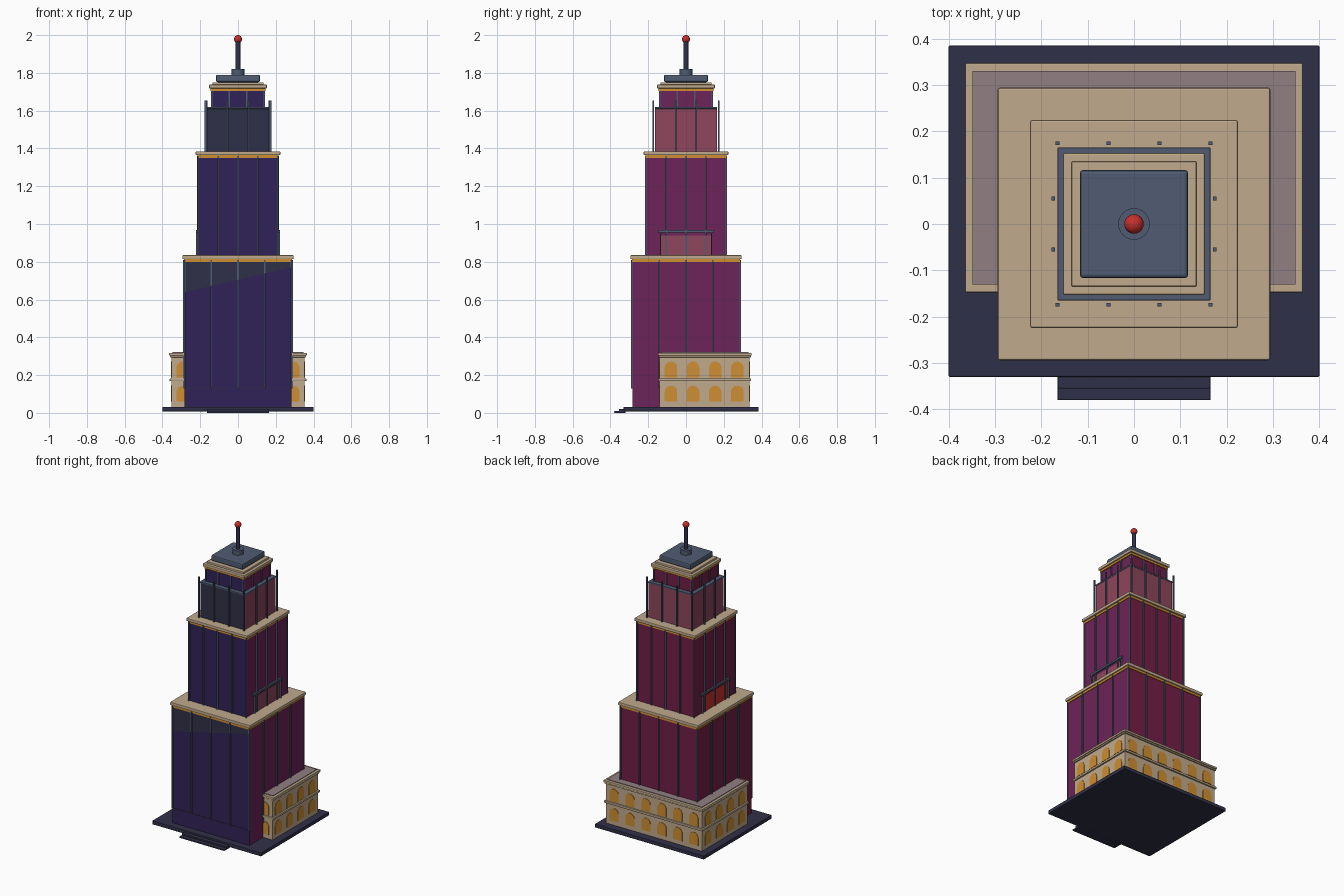
import bpy, bmesh, math
from mathutils import Matrix, Vector

cube = bpy.data.objects.get("Cube")
if cube:
    bpy.data.objects.remove(cube)


def material(name, rgb):
    linear = [((c / 255 + 0.055) / 1.055) ** 2.4 for c in rgb] + [1]
    m = bpy.data.materials.new(name)
    m.diffuse_color = linear
    m.use_nodes = True
    m.node_tree.nodes["Principled BSDF"].inputs["Base Color"].default_value = linear
    return m


navy = material("navy", (48, 48, 72))
slate = material("slate", (80, 92, 114))
stone = material("stone", (192, 170, 140))
gold = material("gold", (206, 142, 50))
indigo = material("indigo glass", (48, 34, 88))
magenta = material("magenta glass", (108, 36, 88))
crimson = material("crimson glass", (114, 30, 70))
rose = material("rose glass", (142, 70, 92))
red = material("red", (200, 48, 42))
mauve = material("mauve roof", (144, 126, 130))


def finish(name, bm, mats, bevel=0):
    bmesh.ops.recalc_face_normals(bm, faces=bm.faces)
    mesh = bpy.data.meshes.new(name)
    bm.to_mesh(mesh)
    bm.free()
    for m in mats:
        mesh.materials.append(m)
    ob = bpy.data.objects.new(name, mesh)
    bpy.context.collection.objects.link(ob)
    if bevel:
        mod = ob.modifiers.new("edge", "BEVEL")
        mod.width, mod.segments = bevel, 2
    return ob


def add_box(bm, x, y, z):
    """Each argument is a (low, high) range."""
    size = [r[1] - r[0] for r in (x, y, z)]
    mid = [sum(r) / 2 for r in (x, y, z)]
    bmesh.ops.create_cube(bm, size=1, matrix=Matrix.Translation(mid) @ Matrix.Diagonal((*size, 1)))


def box(name, x, y, z, mat, bevel=0):
    bm = bmesh.new()
    add_box(bm, x, y, z)
    return finish(name, bm, [mat], bevel)


def square(name, half, z0, z1, mat, bevel=0):
    return box(name, (-half, half), (-half, half), (z0, z1), mat, bevel)


def glass_tower(name, half, z0, z1, front, right, others):
    """Square block whose glass colour depends on the side."""
    bm = bmesh.new()
    add_box(bm, (-half, half), (-half, half), (z0, z1))
    bmesh.ops.recalc_face_normals(bm, faces=bm.faces)
    for f in bm.faces:
        f.material_index = 0 if f.normal.y < -0.5 else 1 if f.normal.x > 0.5 else 2
    return finish(name, bm, [front, right, others])


def mullions(name, half, z0, z1, bays, w=0.004, out=0.0):
    """Upright bars on all four sides, with corner posts."""
    bm = bmesh.new()
    for i in range(bays + 1):
        t = -half + 2 * half * i / bays
        for s in (-1, 1):
            d = s * (half + out)
            add_box(bm, (t - w, t + w), (d - w, d + w), (z0, z1))
            if 0 < i < bays:
                add_box(bm, (d - w, d + w), (t - w, t + w), (z0, z1))
    return finish(name, bm, [slate])


# Ground plate and entrance steps
box("ground_plate", (-.4, .4), (-.33, .385), (.008, .032), navy, .003)
box("upper_step", (-.165, .165), (-.355, -.32), (.005, .02), navy, .002)
box("lower_step", (-.165, .165), (-.38, -.32), (0, .01), navy, .002)

# Stone podium
PY0, PY1, PX = -.14, .335, .352
box("podium", (-PX, PX), (PY0, PY1), (.03, .3), stone)
for label, z0, z1, o in (("middle", .168, .182, .01), ("lower", .294, .304, .008), ("upper", .304, .318, .012)):
    box(label + "_podium_cornice", (-PX - o, PX + o), (PY0 - o + .004, PY1 + o), (z0, z1), stone, .003)
box("podium_roof", (-.348, .348), (-.13, .33), (.31, .322), mauve)


# Arched windows
def add_window(bm, origin, along, out, half=.033, height=.084):
    spring = height - half
    pts = [(-half, 0), (half, 0)]
    pts += [(half * math.cos(a), spring + half * math.sin(a)) for a in (math.pi * k / 10 for k in range(11))]
    verts = [bm.verts.new(origin + along * u + Vector((0, 0, v)) + out * .003) for u, v in pts]
    face = bm.faces.new(verts)
    ext = bmesh.ops.extrude_face_region(bm, geom=[face])
    moved = [g for g in ext["geom"] if isinstance(g, bmesh.types.BMVert)]
    bmesh.ops.translate(bm, verts=moved, vec=-out * .005)
    bmesh.ops.remove_doubles(bm, verts=verts + moved, dist=1e-5)


bm = bmesh.new()
X, Y = Vector((1, 0, 0)), Vector((0, 1, 0))
for z in (.06, .188):
    for i in range(6):
        x = (i - 2.5) * .117
        add_window(bm, Vector((x, PY1, z)), X, Y)
        if i in (0, 5):
            add_window(bm, Vector((x, PY0, z)), X, -Y)
    for i in range(4):
        for s in (-1, 1):
            add_window(bm, Vector((s * PX, .096 + (i - 1.5) * .117, z)), Y, X * s)
finish("podium_windows", bm, [gold])

# Lower tower
glass_tower("lower_tower", .282, .03, .82, indigo, magenta, crimson)
mullions("lower_tower_mullions", .282, .13, .81, 4, .004, .004)
bm = bmesh.new()
bmesh.ops.create_cube(bm, size=1)
for v in bm.verts:
    low = .705 + .065 * (1 if v.co.x > 0 else -1)
    v.co = (.278 * (1 if v.co.x > 0 else -1), -.2835 if v.co.y < 0 else -.281, .8 if v.co.z > 0 else low)
finish("lower_tower_dark_pane", bm, [navy])
box("lobby_band", (-.282, .282), (-.284, -.28), (.128, .132), navy)
square("lower_gold_trim", .287, .8, .814, gold)
square("lower_cap", .294, .814, .835, stone, .004)

# Middle tower
glass_tower("middle_tower", .21, .83, 1.37, indigo, magenta, crimson)
mullions("middle_tower_mullions", .21, .835, 1.36, 4, .004, .004)
square("middle_gold_trim", .214, 1.35, 1.364, gold)
square("middle_cap", .224, 1.364, 1.384, stone, .004)

# Side terrace screens
for side, s, mat in (("left", 1, rose), ("right", -1, red)):
    xs = sorted((s * .205, s * .2125))
    box(side + "_terrace_screen", xs, (-.135, .135), (.835, .94), mat)
    rail = sorted((s * .211, s * .222))
    box(side + "_terrace_rail", rail, (-.147, .147), (.954, .967), slate)
    for y in (-.135, .135):
        box(side + "_terrace_post", rail, (y - .003, y + .003), (.835, .96), slate)

# Upper tower with its glazed parapet
glass_tower("upper_parapet", .163, 1.38, 1.613, navy, rose, rose)
square("parapet_rim", .165, 1.61, 1.62, slate, .002)
mullions("parapet_posts", .165, 1.384, 1.655, 3, .004, .009)
glass_tower("upper_tower", .138, 1.6, 1.72, indigo, magenta, crimson)
mullions("upper_tower_mullions", .138, 1.62, 1.715, 3, .004, .002)
square("upper_gold_trim", .145, 1.705, 1.718, gold)
square("upper_cap", .153, 1.718, 1.738, stone, .004)
square("upper_cap_step", .135, 1.735, 1.75, stone, .003)
square("roof_slab", .117, 1.752, 1.79, slate, .008)
square("roof_slab_base", .105, 1.74, 1.76, slate)


# Mast and beacon
def cylinder(name, r, z0, z1, mat):
    bpy.ops.mesh.primitive_cylinder_add(vertices=24, radius=r, depth=z1 - z0, location=(0, 0, (z0 + z1) / 2))
    ob = bpy.context.object
    ob.name = name
    ob.data.materials.append(mat)
    bpy.ops.object.shade_smooth_by_angle()


cylinder("mast_base", .034, 1.785, 1.82, slate)
cylinder("mast", .013, 1.8, 1.97, navy)
bpy.ops.mesh.primitive_uv_sphere_add(segments=24, ring_count=12, radius=.021, location=(0, 0, 1.979))
beacon = bpy.context.object
beacon.name = "beacon"
beacon.data.materials.append(red)
bpy.ops.object.shade_smooth_by_angle()
